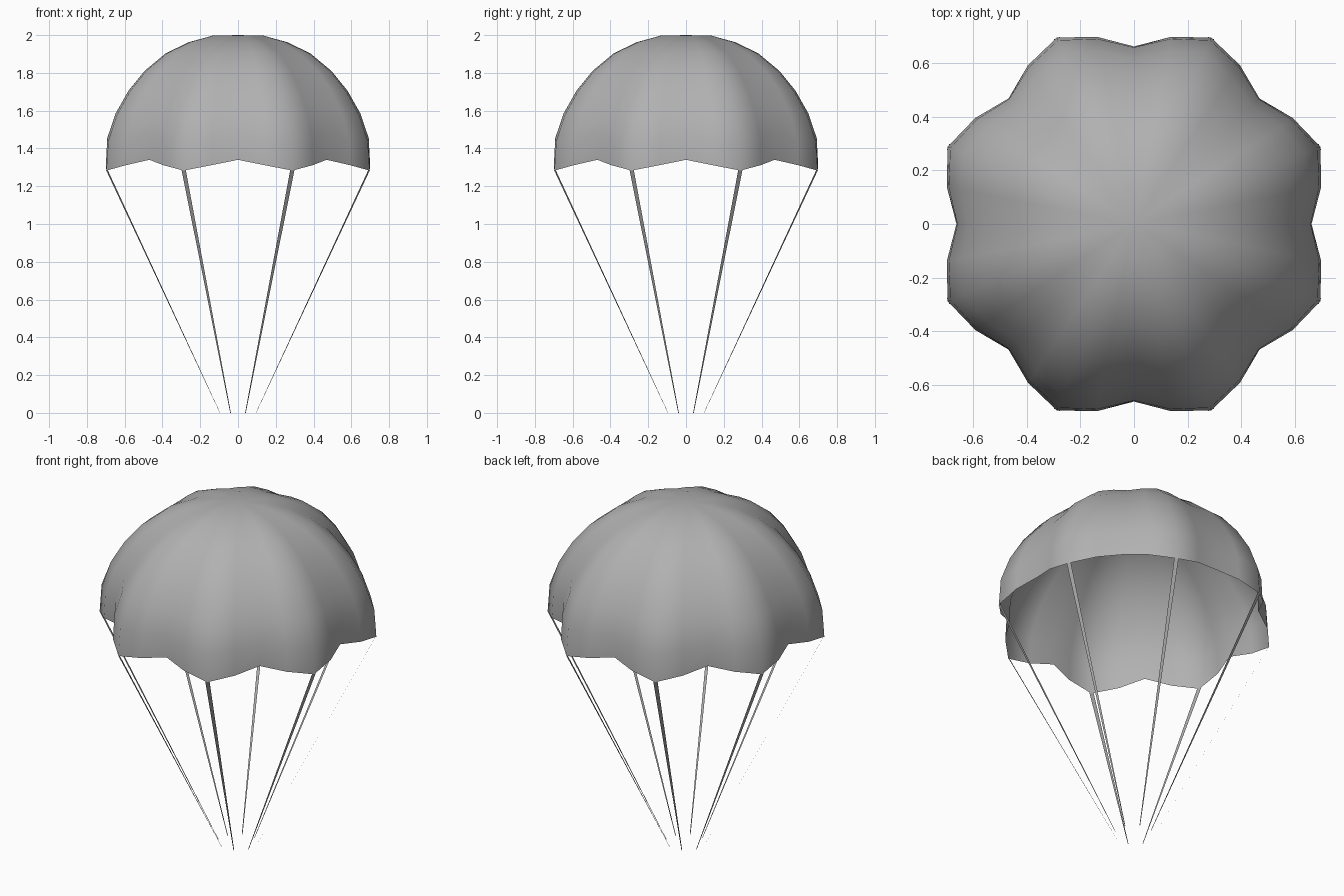
import bpy, bmesh
from math import cos, sin, pi, radians
from mathutils import Vector

if "Cube" in bpy.data.objects:
    bpy.data.objects.remove(bpy.data.objects["Cube"])

GORES = 8
# rib profile: radius, height, scallop lift mid-gore, depth of the gore valley
PROFILE = [(0.754, 1.283, 0.057, 1.0), (0.743, 1.44, 0.03, 0.93),
           (0.692, 1.58, 0.015, 0.87), (0.618, 1.703, 0.006, 0.82),
           (0.527, 1.81, 0, 0.78), (0.406, 1.904, 0, 0.75),
           (0.275, 1.963, 0, 0.72), (0.143, 1.997, 0, 0.7)]
# inward pull and lift factor across one gore, starting at a rib
GORE_SHAPE = [(0.0, 0.0), (0.054, 0.5), (0.12, 1.0), (0.054, 0.5)]

# dark grey cloth
cloth = bpy.data.materials.new("cloth_grey")
cloth.diffuse_color = (0.44, 0.44, 0.44, 1)
cloth.use_nodes = True
cloth.node_tree.nodes["Principled BSDF"].inputs["Base Color"].default_value = cloth.diffuse_color


def finish(name, bm, smooth):
    me = bpy.data.meshes.new(name)
    bm.to_mesh(me)
    bm.free()
    me.materials.append(cloth)
    for p in me.polygons:
        p.use_smooth = smooth
    ob = bpy.data.objects.new(name, me)
    bpy.context.collection.objects.link(ob)
    return ob


# canopy: scalloped dome made of rings closing on a crown point
bm = bmesh.new()
n = GORES * len(GORE_SHAPE)
rings = []
for r, z, lift, depth in PROFILE:
    ring = []
    for i in range(n):
        pull, l = GORE_SHAPE[i % 4]
        a = radians(22.5) + 2 * pi * i / n
        k = r * (1 - pull * depth)
        ring.append(bm.verts.new((k * cos(a), k * sin(a), z + lift * l)))
    rings.append(ring)
crown = bm.verts.new((0, 0, 2.0))
for lo, hi in zip(rings, rings[1:]):
    for i in range(n):
        j = (i + 1) % n
        bm.faces.new((lo[i], lo[j], hi[j], hi[i]))
for i in range(n):
    bm.faces.new((rings[-1][i], rings[-1][(i + 1) % n], crown))
finish("canopy", bm, True)

# suspension cords: flat tapering ribbons from each rib tip to the harness point
for c in range(GORES):
    a = radians(22.5) + 2 * pi * c / GORES
    out = Vector((cos(a), sin(a), 0))
    side = Vector((-sin(a), cos(a), 0))
    up = Vector((0, 0, 1))
    top, bottom = out * 0.752 + up * 1.287, out * 0.103
    bm = bmesh.new()
    bm.faces.new([bm.verts.new(p) for p in (
        bottom - side * 0.002, bottom + side * 0.002,
        top + side * 0.012, top - side * 0.012)])
    finish(f"cord_{c + 1}", bm, False)
